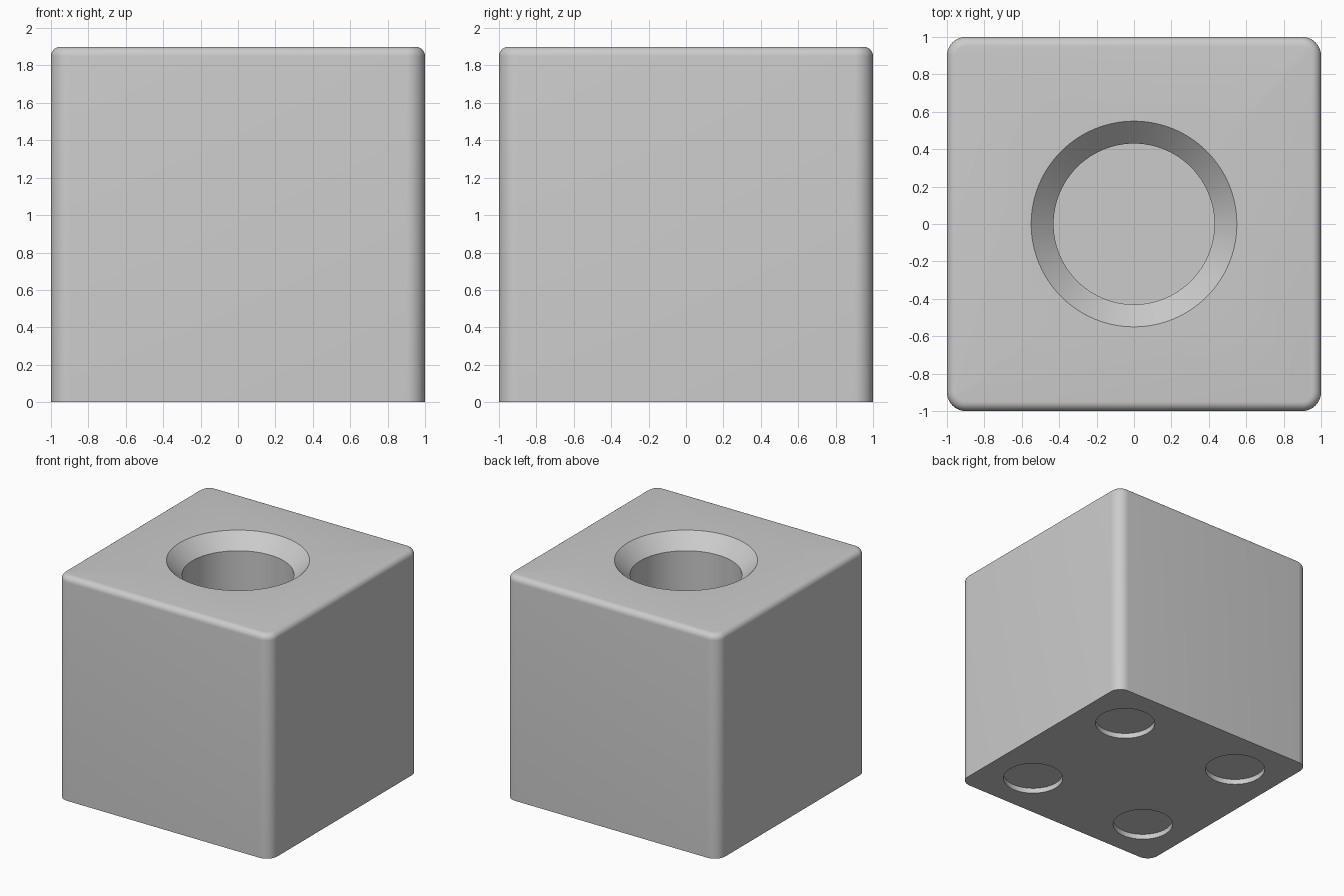
import bpy, bmesh, math

if "Cube" in bpy.data.objects:
    bpy.data.objects.remove(bpy.data.objects["Cube"], do_unlink=True)

HEIGHT = 1.9

grey = bpy.data.materials.new("light_grey")
grey.use_nodes = True
colour = (0.6, 0.6, 0.6, 1)
grey.diffuse_color = colour
grey.node_tree.nodes["Principled BSDF"].inputs["Base Color"].default_value = colour


def finish(name, bm):
    bmesh.ops.recalc_face_normals(bm, faces=bm.faces[:])
    mesh = bpy.data.meshes.new(name)
    bm.to_mesh(mesh)
    bm.free()
    mesh.materials.append(grey)
    obj = bpy.data.objects.new(name, mesh)
    bpy.context.collection.objects.link(obj)
    return obj


def turned_cutter(name, profile, x=0, y=0, sides=96):
    """Closed solid from stacked circles given as (radius, height)."""
    bm = bmesh.new()
    rings = []
    for r, z in profile:
        rings.append([bm.verts.new((x + r * math.cos(math.tau * i / sides),
                                    y + r * math.sin(math.tau * i / sides), z))
                      for i in range(sides)])
    for low, high in zip(rings, rings[1:]):
        for i in range(sides):
            j = (i + 1) % sides
            bm.faces.new((low[i], low[j], high[j], high[i]))
    bm.faces.new(rings[0])
    bm.faces.new(rings[-1])
    obj = finish(name, bm)
    obj.hide_render = True
    return obj


# Block: wide rounding on upright edges, smaller on the top rim, sharp base
bm = bmesh.new()
bmesh.ops.create_cube(bm, size=2)
for v in bm.verts:
    v.co.z = HEIGHT if v.co.z > 0 else 0
upright = [e for e in bm.edges if abs(e.verts[0].co.z - e.verts[1].co.z) > 1]
bmesh.ops.bevel(bm, geom=upright, offset=0.1, segments=10, profile=0.5, affect='EDGES')
rim = [e for e in bm.edges if all(v.co.z > HEIGHT - 0.001 for v in e.verts)]
bmesh.ops.bevel(bm, geom=rim, offset=0.05, segments=6, profile=0.5, affect='EDGES')
block = finish("block", bm)

# Cutters: chamfered socket in the top, four shallow pockets in the base
cutters = [turned_cutter("socket_cutter", [(0.43, 0.4), (0.43, HEIGHT - 0.12),
                                           (0.55, HEIGHT), (0.55, HEIGHT + 0.2)])]
for x in (-0.58, 0.58):
    for y in (-0.58, 0.58):
        cutters.append(turned_cutter("pocket_cutter", [(0.24, -0.1), (0.24, 0.045)], x, y, 64))

bpy.ops.object.select_all(action='DESELECT')
block.select_set(True)
bpy.context.view_layer.objects.active = block
for cutter in cutters:
    mod = block.modifiers.new("cut", 'BOOLEAN')
    mod.operation = 'DIFFERENCE'
    mod.solver = 'EXACT'
    mod.object = cutter
    bpy.ops.object.modifier_apply(modifier=mod.name)
    bpy.data.objects.remove(cutter, do_unlink=True)

bpy.ops.object.shade_smooth_by_angle(angle=math.radians(30))
